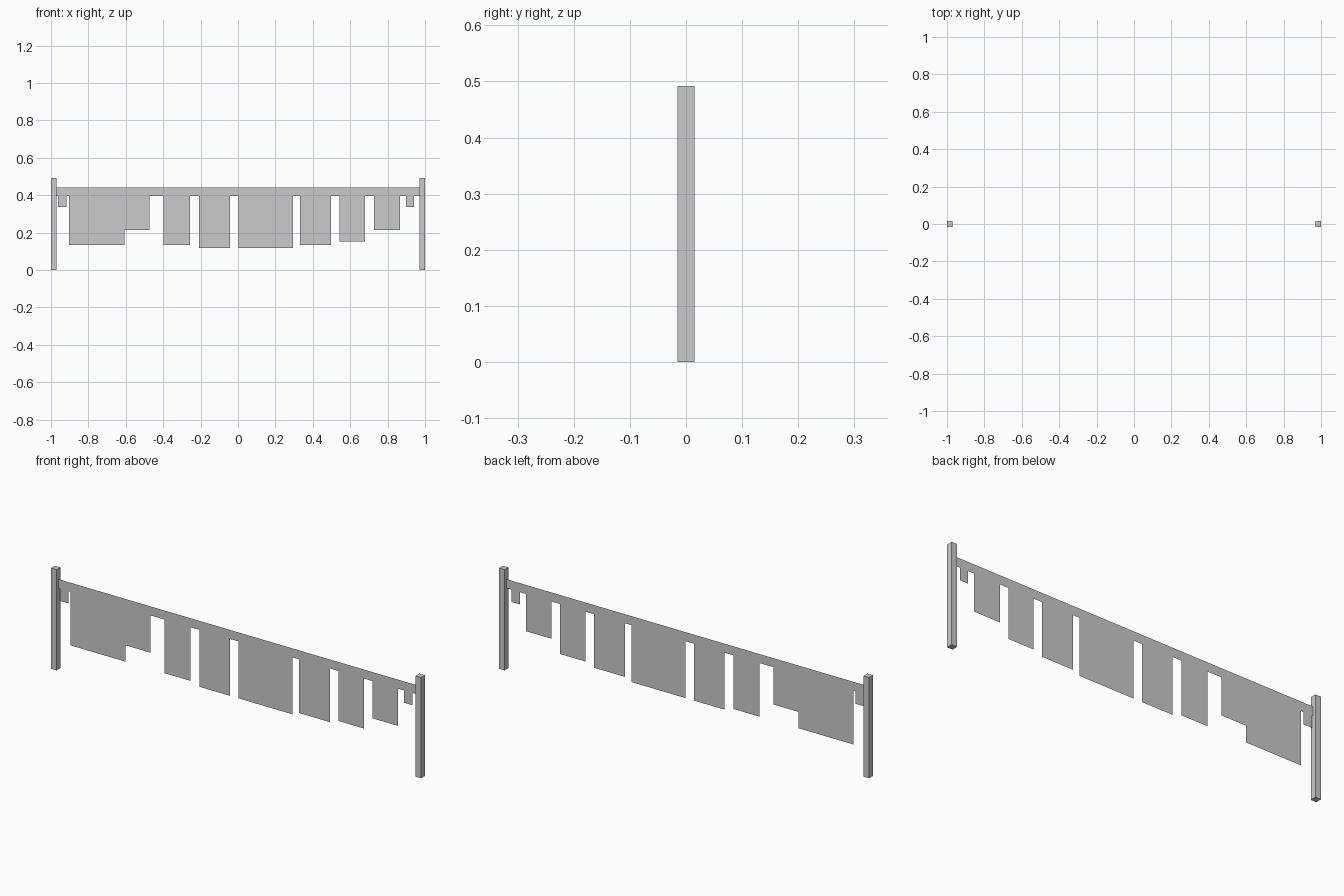
import bpy
import bmesh

if "Cube" in bpy.data.objects:
    bpy.data.objects.remove(bpy.data.objects["Cube"])

POST_W, POST_H = 0.03, 0.492
LINE_BOTTOM, LINE_TOP = 0.396, 0.44


def finish(name, bm):
    mesh = bpy.data.meshes.new(name)
    bm.to_mesh(mesh)
    bm.free()
    obj = bpy.data.objects.new(name, mesh)
    bpy.context.collection.objects.link(obj)
    return obj


def post(name, x):
    bm = bmesh.new()
    bmesh.ops.create_cube(bm, size=1)
    bmesh.ops.scale(bm, vec=(POST_W, POST_W, POST_H), verts=bm.verts)
    bmesh.ops.translate(bm, vec=(x, 0, POST_H / 2), verts=bm.verts)
    return finish(name, bm)


def sheet(name, x0, x1, z0, z1):
    # Paper-thin upright rectangle facing the front
    bm = bmesh.new()
    corners = ((x0, z0), (x1, z0), (x1, z1), (x0, z1))
    bm.faces.new([bm.verts.new((x, 0, z)) for x, z in corners])
    return finish(name, bm)


# Square end posts
for side, label in ((-1, "left"), (1, "right")):
    post(f"{label}_post", side * (1 - POST_W / 2))

# Flat strip spanning the posts
sheet("hanging_strip", -1 + POST_W, 1 - POST_W, LINE_BOTTOM, LINE_TOP)

# Hanging cloths: left edge, right edge, bottom height
cloths = (
    (-0.963, -0.917, 0.336),
    (-0.904, -0.607, 0.134),
    (-0.607, -0.473, 0.214),
    (-0.398, -0.257, 0.134),
    (-0.209, -0.042, 0.118),
    (0.004, 0.295, 0.118),
    (0.331, 0.498, 0.134),
    (0.543, 0.680, 0.152),
    (0.727, 0.866, 0.214),
    (0.898, 0.942, 0.336),
)
for i, (x0, x1, bottom) in enumerate(cloths, 1):
    sheet(f"hanging_cloth_{i}", x0, x1, bottom, LINE_BOTTOM)
